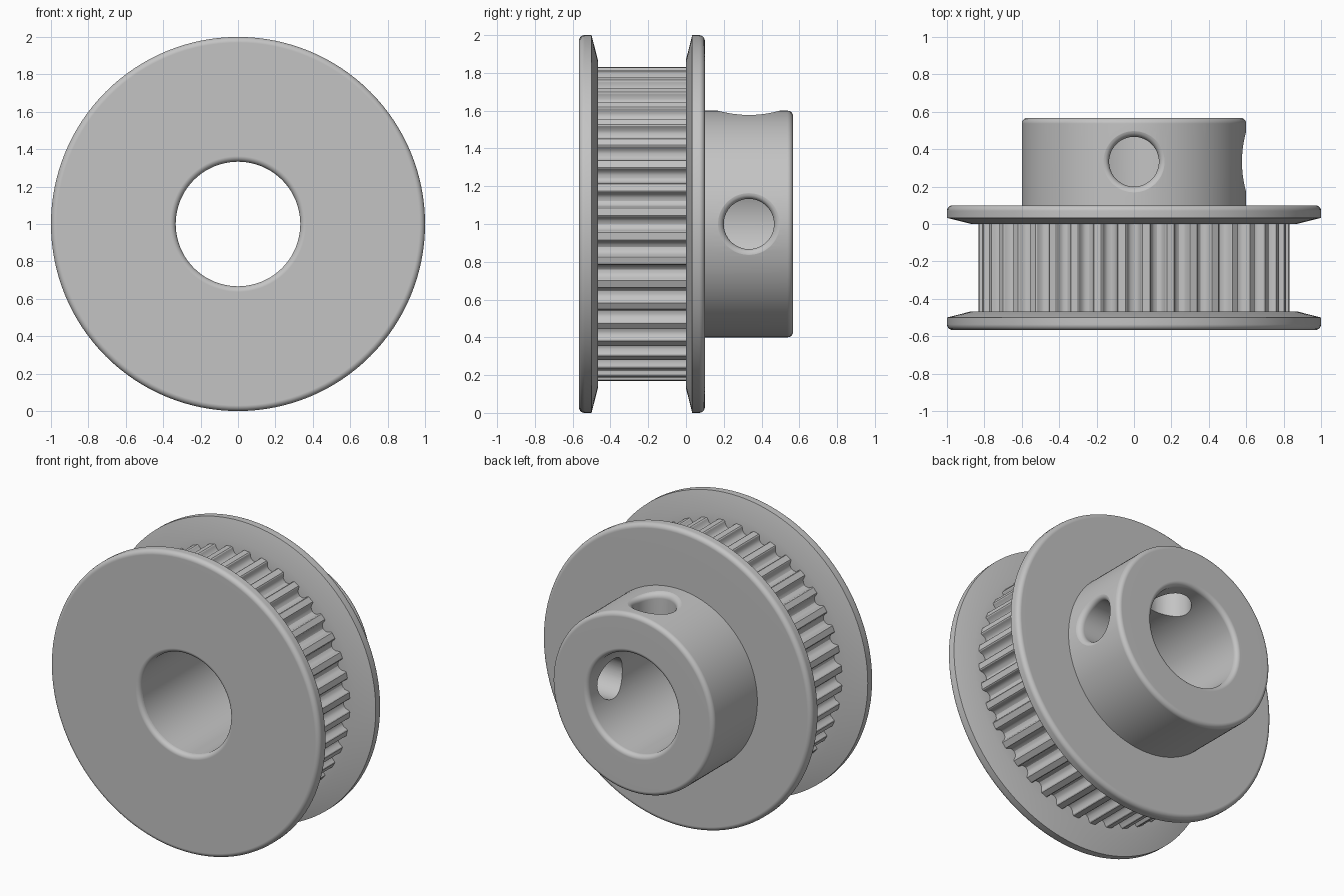
import bpy, bmesh
from math import sin, cos, pi, sqrt, radians
from mathutils import Matrix

cube = bpy.data.objects.get("Cube")
if cube:
    bpy.data.objects.remove(cube)

SEGMENTS = 128
TEETH = 40
BORE, HUB, RIM, LAND, ROOT = 0.333, 0.6, 1.0, 0.832, 0.782
FRONT, BELT_FRONT, BELT_BACK, HUB_START, BACK = -0.567, -0.467, 0.0, 0.1, 0.567
FILLET = 0.03

metal = bpy.data.materials.new("grey_metal")
metal.use_nodes = True
metal.diffuse_color = (0.55, 0.55, 0.55, 1)
metal.node_tree.nodes["Principled BSDF"].inputs["Base Color"].default_value = metal.diffuse_color


def add_object(name, bm):
    mesh = bpy.data.meshes.new(name)
    bm.to_mesh(mesh)
    bm.free()
    obj = bpy.data.objects.new(name, mesh)
    bpy.context.collection.objects.link(obj)
    mesh.materials.append(metal)
    return obj


def bridge(bm, rings, closed=False):
    """Join equal rings of vertices with quads."""
    pairs = list(zip(rings, rings[1:]))
    if closed:
        pairs.append((rings[-1], rings[0]))
    for a, b in pairs:
        for i in range(len(a)):
            j = (i + 1) % len(a)
            bm.faces.new((a[i], b[i], b[j], a[j]))


def sweep_ring(bm, polar, y):
    return [bm.verts.new((r * cos(a), y, 1 + r * sin(a))) for a, r in polar]


def revolve(name, profile, closed=False):
    """Turn (radius, y) points around the shaft axis."""
    bm = bmesh.new()
    angles = [2 * pi * i / SEGMENTS for i in range(SEGMENTS)]
    rings = [sweep_ring(bm, [(a, r) for a in angles], y) for r, y in profile]
    bridge(bm, rings, closed)
    return add_object(name, bm)


def fillet(r, y, start, size=FILLET, steps=5):
    """Quarter round about a centre, counter-clockwise in (radius, y)."""
    turn = [radians(start + 90 * i / steps) for i in range(steps + 1)]
    return [(r + size * cos(t), y + size * sin(t)) for t in turn]


def bore_fillet(y, start):
    """Convex quarter round at a bore mouth."""
    return fillet(BORE + FILLET, y, start)


def finish(obj):
    bpy.ops.object.select_all(action='DESELECT')
    obj.select_set(True)
    bpy.context.view_layer.objects.active = obj
    bpy.ops.object.shade_smooth_by_angle(angle=radians(30))
    weighted = obj.modifiers.new("even_shading", 'WEIGHTED_NORMAL')
    weighted.keep_sharp = True


# Flanges: rounded outside rim, tapered lead-in facing the belt
taper, lip, seat = 0.033, 0.87, 0.77
front_flange = revolve(
    "front_flange",
    bore_fillet(FRONT + FILLET, 180)
    + fillet(RIM - FILLET, FRONT + FILLET, 270)
    + [(RIM, BELT_FRONT - taper), (lip, BELT_FRONT), (seat, BELT_FRONT)])
back_flange = revolve(
    "back_flange",
    [(seat, BELT_BACK), (lip, BELT_BACK), (RIM, BELT_BACK + taper)]
    + fillet(RIM - FILLET, HUB_START - FILLET, 0)
    + [(HUB, HUB_START)])

# Shaft bore through the flanges
bore = revolve("bore", [(BORE, HUB_START), (BORE, FRONT + FILLET)])

# Toothed ring: rounded grooves, one every pitch
half_groove = [(0.0, 0.05), (0.018, 0.045), (0.031, 0.033),
               (0.037, 0.015), (0.040, 0.005), (0.046, 0.0)]
groove = [(-w, d) for w, d in reversed(half_groove[1:])] + half_groove
outline = [(2 * pi * k / TEETH + w / LAND, LAND - d)
           for k in range(TEETH) for w, d in groove]
bm = bmesh.new()
bridge(bm, [sweep_ring(bm, outline, BELT_FRONT), sweep_ring(bm, outline, BELT_BACK)])
toothed_ring = add_object("toothed_ring", bm)

# Hub
hub = revolve(
    "hub",
    [(HUB, HUB_START)]
    + fillet(HUB - FILLET, BACK - FILLET, 0)
    + bore_fillet(BACK - FILLET, 90)
    + [(BORE, HUB_START)],
    closed=True)


def screw_hole_cutter(name, turn):
    """Radial cutter whose flared mouth follows the hub surface."""
    hole, flare, sides, steps = 0.133, 0.04, 64, 6
    bm = bmesh.new()

    def ring(radius, height):
        verts = []
        for i in range(sides):
            a = 2 * pi * i / sides
            u, v = radius * cos(a), radius * sin(a)
            verts.append(bm.verts.new((u, 0.333 + v, height(u))))
        return verts

    rings = [ring(hole, lambda u: 0.2)]
    for i in range(steps + 1):
        t = pi / 2 * i / steps
        drop = flare * (1 - sin(t)) - 0.001
        rings.append(ring(hole + flare * (1 - cos(t)),
                          lambda u: sqrt(HUB ** 2 - u * u) - drop))
    rings.append(ring(hole + flare, lambda u: 0.75))
    bridge(bm, rings)
    bm.faces.new(rings[0])
    bm.faces.new(rings[-1])
    bmesh.ops.recalc_face_normals(bm, faces=bm.faces)
    bm.transform(Matrix.Translation((0, 0, 1)) @ Matrix.Rotation(turn, 4, 'Y'))
    cutter = add_object(name, bm)
    cutter.hide_render = True
    return cutter


# Two set-screw holes, on the top and on the left
cutters = [screw_hole_cutter("top_hole_cutter", 0),
           screw_hole_cutter("left_hole_cutter", pi / 2)]
for cutter in cutters:
    cut = hub.modifiers.new(cutter.name, 'BOOLEAN')
    cut.operation, cut.solver, cut.object = 'DIFFERENCE', 'EXACT', cutter
evaluated = hub.evaluated_get(bpy.context.evaluated_depsgraph_get())
cut_mesh = bpy.data.meshes.new_from_object(evaluated)
hub.modifiers.clear()
hub.data = cut_mesh
for cutter in cutters:
    bpy.data.objects.remove(cutter)

# Open the hidden joint between hub and flange
bm = bmesh.new()
bm.from_mesh(hub.data)
joint = [f for f in bm.faces if all(v.co.y < HUB_START + 0.001 for v in f.verts)]
bmesh.ops.delete(bm, geom=joint, context='FACES')
bm.to_mesh(hub.data)
bm.free()

for part in (front_flange, back_flange, bore, toothed_ring, hub):
    finish(part)
